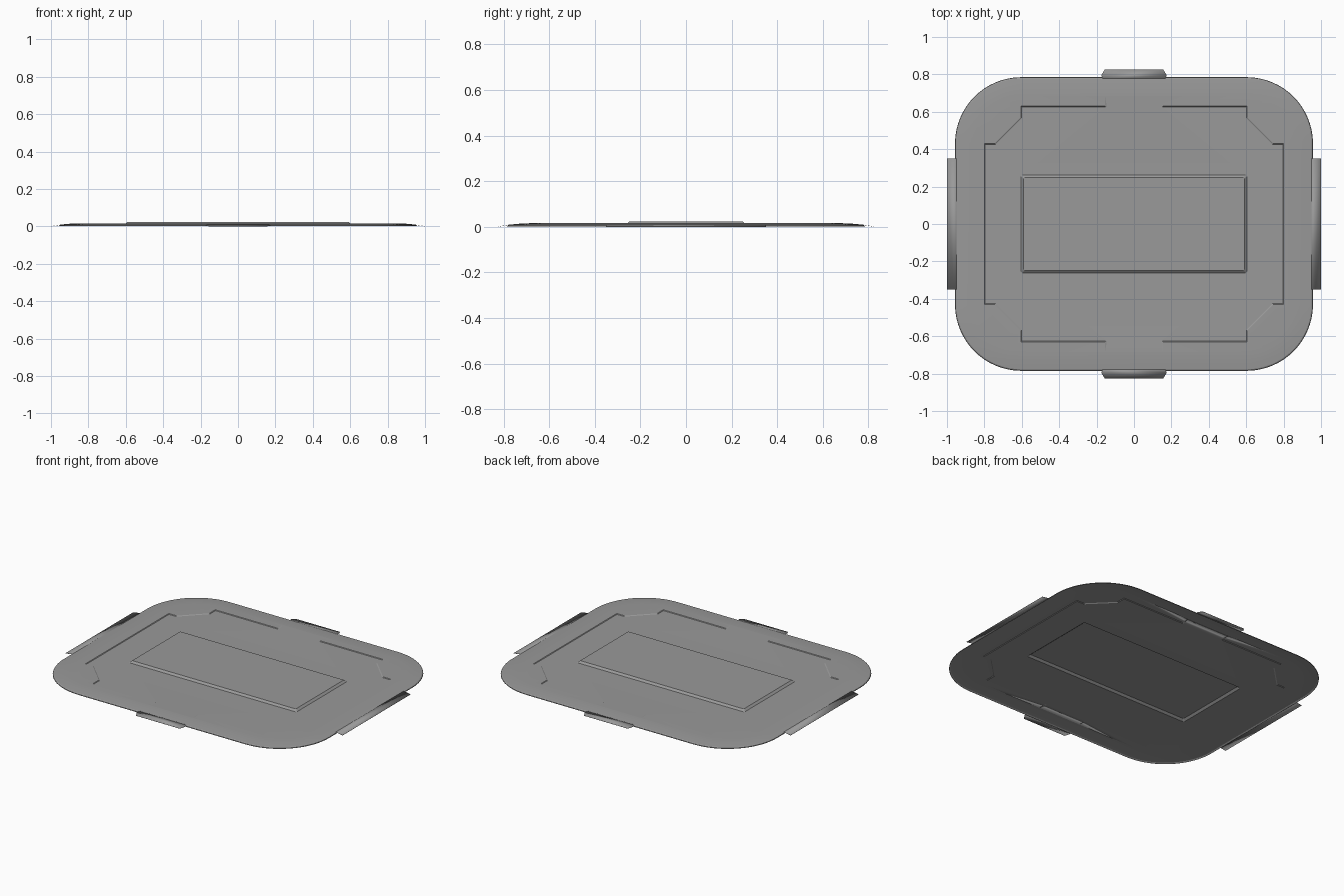
import bpy, bmesh
from math import sin, cos, pi, radians

cube = bpy.data.objects.get("Cube")
if cube:
    bpy.data.objects.remove(cube)

grey = bpy.data.materials.new("grey_plastic")
grey.use_nodes = True
COLOUR = (0.32, 0.32, 0.32, 1)
grey.diffuse_color = COLOUR
bsdf = grey.node_tree.nodes["Principled BSDF"]
bsdf.inputs["Base Color"].default_value = COLOUR
bsdf.inputs["Roughness"].default_value = 0.6

HX, HY, RADIUS = 0.957, 0.785, 0.355
TOP, FLOOR, RAISED = 0.016, 0.0125, 0.024


def rounded(inset, z, steps=16):
    """Rounded rectangle loop, inset from the lid edge."""
    r = RADIUS - inset
    pts = []
    for k, (sx, sy) in enumerate([(1, 1), (-1, 1), (-1, -1), (1, -1)]):
        for i in range(steps + 1):
            a = (k + i / steps) * pi / 2
            pts.append((sx * (HX - RADIUS) + r * cos(a), sy * (HY - RADIUS) + r * sin(a), z))
    return pts


def mirrored(quarter, z):
    """Mirror a quarter outline into a closed loop."""
    out = []
    for sx, sy in [(1, 1), (-1, 1), (-1, -1), (1, -1)]:
        run = quarter if sx * sy > 0 else quarter[::-1]
        out += [(sx * x, sy * y, z) for x, y in run]
    return out


def add_loop(bm, pts):
    verts = [bm.verts.new(p) for p in pts]
    edges = [bm.edges.new((verts[i - 1], verts[i])) for i in range(len(verts))]
    return verts, edges


def bridge(bm, a, b):
    for i in range(len(a)):
        bm.faces.new((a[i - 1], a[i], b[i], b[i - 1]))


def finish(bm, name, thickness):
    bmesh.ops.recalc_face_normals(bm, faces=bm.faces)
    if sum(f.normal.z * f.calc_area() for f in bm.faces) < 0:
        bmesh.ops.reverse_faces(bm, faces=bm.faces)
    mesh = bpy.data.meshes.new(name)
    bm.to_mesh(mesh)
    bm.free()
    mesh.materials.append(grey)
    ob = bpy.data.objects.new(name, mesh)
    bpy.context.collection.objects.link(ob)
    shell = ob.modifiers.new("thickness", "SOLIDIFY")
    shell.thickness, shell.offset = thickness, -1
    bpy.ops.object.select_all(action="DESELECT")
    ob.select_set(True)
    bpy.context.view_layer.objects.active = ob
    bpy.ops.object.shade_smooth_by_angle(angle=radians(15))
    return ob


# Lid sheet: rim, gently domed border, recessed floor and raised panel
bm = bmesh.new()
rim = [add_loop(bm, rounded(i, z)) for i, z in
       [(0, 0.002), (0.002, 0.006), (0.008, 0.0095), (0.05, 0.0135), (0.1, TOP)]]
for a, b in zip(rim, rim[1:]):
    bridge(bm, a[0], b[0])

# Recess outline with cut corners and a ramp behind each latch
STEP = 0.004
outline = [(0.8, 0.43), (0.745, 0.43), (0.605, 0.57), (0.605, 0.63), (0.155, 0.63), (0.155, 0.685)]
lower = [(x - STEP, min(y, 0.63) - STEP) for x, y in outline]
lower[-1] = (0.145, lower[-1][1])
recess_top = add_loop(bm, mirrored(outline, TOP))
recess_low = add_loop(bm, mirrored(lower, FLOOR))
bridge(bm, recess_top[0], recess_low[0])

# Raised centre panel with small cut corners
panel_low = add_loop(bm, mirrored([(0.604, 0.255), (0.597, 0.262)], FLOOR))
panel_top = add_loop(bm, mirrored([(0.59, 0.244), (0.586, 0.248)], RAISED))
bridge(bm, panel_low[0], panel_top[0])
bm.faces.new(panel_top[0])
for outer, inner in [(rim[-1], recess_top), (recess_low, panel_low)]:
    bmesh.ops.triangle_fill(bm, use_beauty=True, edges=outer[1] + inner[1])
finish(bm, "lid", 0.002)


# Edge tabs: strips sloping down from the border
def tab(name, rows, along_x, sign):
    bm = bmesh.new()
    pairs = []
    for half, dist, z in rows:
        ends = [(s * half, sign * dist) for s in (-1, 1)]
        pairs.append([bm.verts.new((u, v, z) if along_x else (v, u, z)) for u, v in ends])
    for a, b in zip(pairs, pairs[1:]):
        bm.faces.new((a[0], a[1], b[1], b[0]))
    finish(bm, name, 0.001)


latch = [(0.165, 0.774, 0.0098), (0.175, 0.795, 0.0065), (0.157, 0.825, 0.001)]
grip = [(0.35, 0.945, 0.0098), (0.35, 0.965, 0.0065), (0.35, 1.0, 0.001)]
for sign, end, side in [(-1, "front", "right"), (1, "back", "left")]:
    tab(end + "_latch_tab", latch, True, sign)
    tab(side + "_grip_tab", grip, False, sign)
